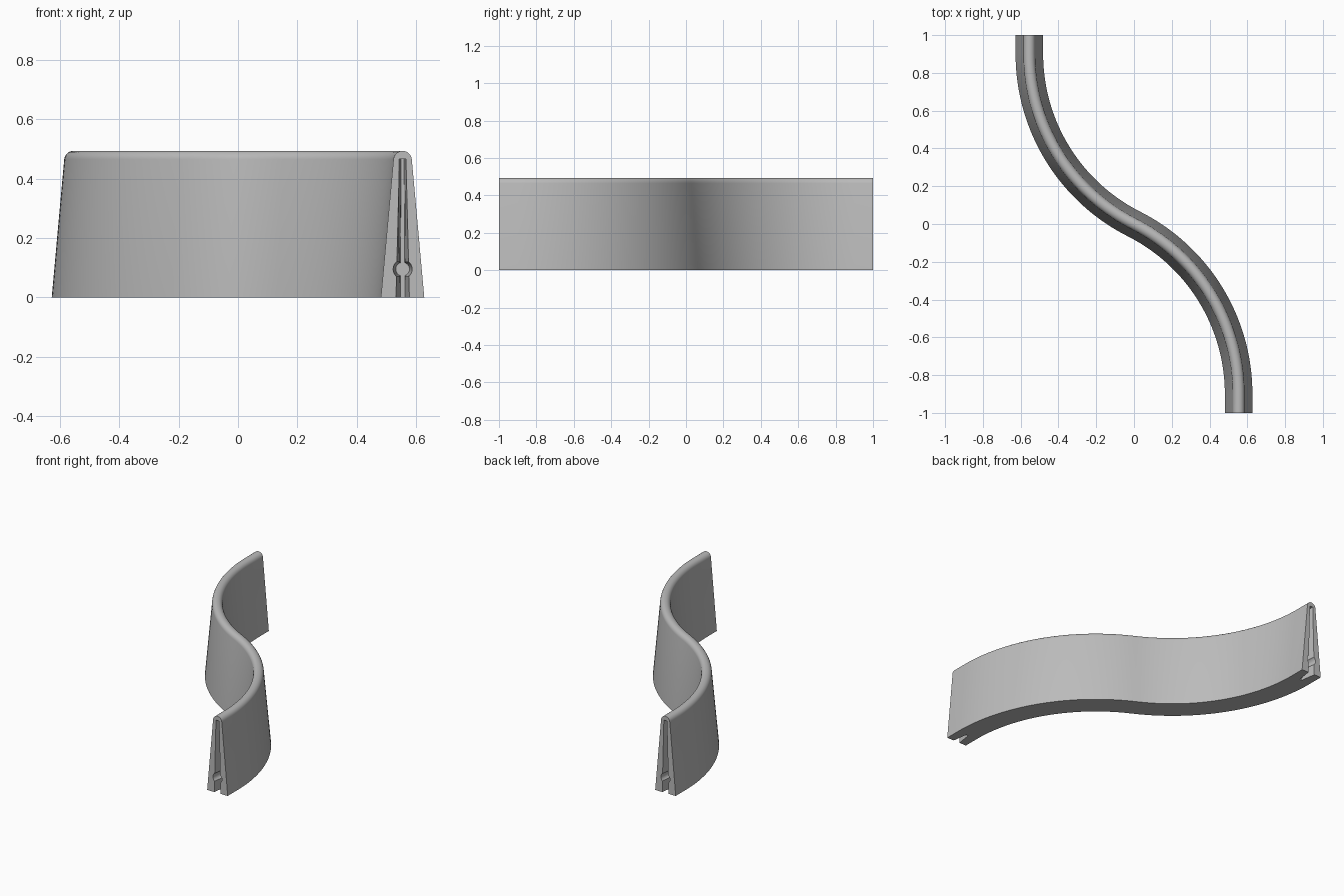
import bpy, bmesh, math
from mathutils import Vector

old = bpy.data.objects.get("Cube")
if old:
    bpy.data.objects.remove(old, do_unlink=True)

END_X, HALF_LEN, STRAIGHT = 0.554, 1.0, 0.1
HEIGHT, BASE_HALF, TOP_R = 0.493, 0.073, 0.031
SLOT_DEPTH, SLOT_TOP, HOLE_Z, HOLE_R = 0.1, 0.465, 0.095, 0.033

grey = bpy.data.materials.new("warm_free_grey")
grey.use_nodes = True
grey.diffuse_color = (0.5, 0.5, 0.5, 1)
grey.node_tree.nodes["Principled BSDF"].inputs["Base Color"].default_value = (0.5, 0.5, 0.5, 1)


def make_object(name, bm):
    bmesh.ops.recalc_face_normals(bm, faces=bm.faces)
    mesh = bpy.data.meshes.new(name)
    bm.to_mesh(mesh)
    bm.free()
    mesh.materials.append(grey)
    obj = bpy.data.objects.new(name, mesh)
    bpy.context.collection.objects.link(obj)
    return obj


def loft(bm, rings):
    """Join rings of points into a closed solid."""
    rows = [[bm.verts.new(p) for p in ring] for ring in rings]
    n = len(rows[0])
    for a, b in zip(rows, rows[1:]):
        for i in range(n):
            j = (i + 1) % n
            bm.faces.new((a[i], a[j], b[j], b[i]))
    bm.faces.new(rows[0])
    bm.faces.new(rows[-1])


def centre_line(steps=40):
    """S-shaped path with short straight ends: (point, tangent) pairs."""
    rise = HALF_LEN - STRAIGHT
    radius = (END_X ** 2 + rise ** 2) / (2 * END_X)
    sweep = math.asin(rise / radius)
    half = [(Vector((END_X, -HALF_LEN, 0)), Vector((0, 1, 0)))]
    for i in range(steps + 1):
        a = sweep * i / steps
        half.append((Vector((END_X - radius + radius * math.cos(a),
                             -rise + radius * math.sin(a), 0)),
                     Vector((-math.sin(a), math.cos(a), 0))))
    return half + [(-p, t) for p, t in reversed(half[:-1])]


# Tapered wall section with a rounded crest, swept along the path
section = [(-BASE_HALF, 0), (BASE_HALF, 0)]
for i in range(13):
    a = math.radians(5 + 170 * i / 12)
    section.append((TOP_R * math.cos(a), HEIGHT - TOP_R + TOP_R * math.sin(a)))
rings = []
for point, tangent in centre_line():
    side = Vector((tangent.y, -tangent.x, 0))
    rings.append([point + side * u + Vector((0, 0, z)) for u, z in section])
bm = bmesh.new()
loft(bm, rings)
wall = make_object("curved_wall", bm)


def cut(name, bm):
    cutter = make_object(name, bm)
    cutter.hide_render = True
    mod = wall.modifiers.new(name, "BOOLEAN")
    mod.operation, mod.solver, mod.object = "DIFFERENCE", "EXACT", cutter
    bpy.context.view_layer.objects.active = wall
    bpy.ops.object.modifier_apply(modifier=name)
    bpy.data.objects.remove(cutter, do_unlink=True)


# Connector slot and round socket in both ends
for sign in (1, -1):
    x = END_X * sign

    def slot_ring(depth, low, high):
        y = -sign * (HALF_LEN - depth)
        return [(x - low, y, -0.01), (x + low, y, -0.01),
                (x + high, y, SLOT_TOP), (x - high, y, SLOT_TOP)]

    def socket_ring(depth, radius):
        y = -sign * (HALF_LEN - depth)
        return [(x + radius * math.cos(math.tau * i / 24), y,
                 HOLE_Z + radius * math.sin(math.tau * i / 24)) for i in range(24)]

    bm = bmesh.new()
    loft(bm, [slot_ring(-0.01, 0.024, 0.012), slot_ring(SLOT_DEPTH, 0.008, 0.005)])
    cut("end_slot", bm)
    bm = bmesh.new()
    loft(bm, [socket_ring(-0.01, HOLE_R), socket_ring(SLOT_DEPTH, HOLE_R * 0.7)])
    cut("end_socket", bm)

# Smooth sweep with crisp ends and base
bpy.ops.object.select_all(action="DESELECT")
wall.select_set(True)
bpy.context.view_layer.objects.active = wall
bpy.ops.object.shade_smooth_by_angle(angle=math.radians(30))
grey.name = "plain_grey"
